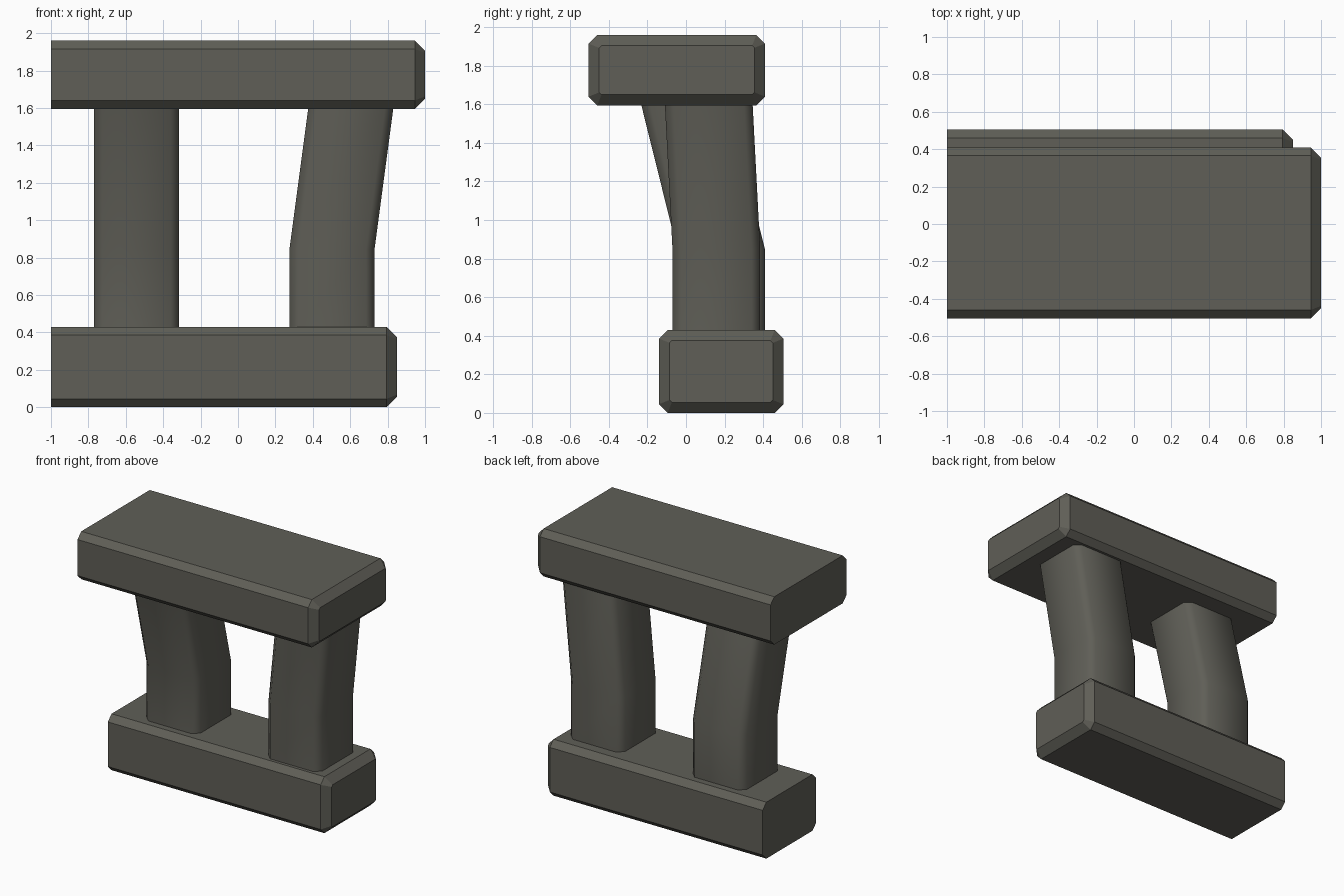
import bpy
import bmesh
import math

if "Cube" in bpy.data.objects:
    bpy.data.objects.remove(bpy.data.objects["Cube"])

stone = bpy.data.materials.new("dark_stone")
stone.diffuse_color = (0.115, 0.113, 0.095, 1)
stone.use_nodes = True
stone.node_tree.nodes["Principled BSDF"].inputs["Base Color"].default_value = stone.diffuse_color


def octagon(u0, u1, v0, v1, c):
    """Rectangle with cut corners, counter-clockwise."""
    return [(u0 + c, v0), (u1 - c, v0), (u1, v0 + c), (u1, v1 - c),
            (u1 - c, v1), (u0 + c, v1), (u0, v1 - c), (u0, v0 + c)]


def loft(name, rings):
    """Skin a closed solid through a list of equal-length rings."""
    bm = bmesh.new()
    loops = [[bm.verts.new(p) for p in ring] for ring in rings]
    n = len(loops[0])
    for a, b in zip(loops, loops[1:]):
        for i in range(n):
            j = (i + 1) % n
            bm.faces.new((a[i], a[j], b[j], b[i]))
    bm.faces.new(loops[0][::-1])
    bm.faces.new(loops[-1])
    bmesh.ops.recalc_face_normals(bm, faces=bm.faces)
    mesh = bpy.data.meshes.new(name)
    bm.to_mesh(mesh)
    bm.free()
    mesh.materials.append(stone)
    obj = bpy.data.objects.new(name, mesh)
    bpy.context.collection.objects.link(obj)
    return obj


def slab(name, x1, y0, y1, z0, z1, cut=0.045, inset=0.055):
    """Block with a plain left end and a chamfered right end."""
    outer = octagon(y0, y1, z0, z1, cut)
    inner = octagon(y0 + inset, y1 - inset, z0 + inset, z1 - inset, 0.012)
    sections = [(-1, outer), (x1 - inset, outer), (x1, inner)]
    loft(name, [[(x, y, z) for y, z in ring] for x, ring in sections])


def leg(name, x, y, dx, dy, width=0.455, bend=0.845, z0=0.42, z1=1.61):
    """Square post, upright to the bend, then leaning by dx, dy."""
    rings = []
    for z, k in ((z0, 0), (bend, 0), (z1, 1)):
        ring = octagon(x + k * dx, x + k * dx + width,
                       y + k * dy, y + k * dy + width, 0.045)
        rings.append([(u, v, z) for u, v in ring])
    obj = loft(name, rings)
    bpy.ops.object.select_all(action='DESELECT')
    obj.select_set(True)
    bpy.context.view_layer.objects.active = obj
    bpy.ops.object.shade_smooth_by_angle(angle=math.radians(50))


# Upper and lower blocks
slab("top_slab", 1.0, -0.505, 0.41, 1.595, 1.96)
slab("base_slab", 0.85, -0.14, 0.505, 0.0, 0.43)

# Bent posts between them
leg("left_leg", -0.77, -0.045, 0.0, -0.19)
leg("right_leg", 0.275, -0.07, 0.102, -0.04)
